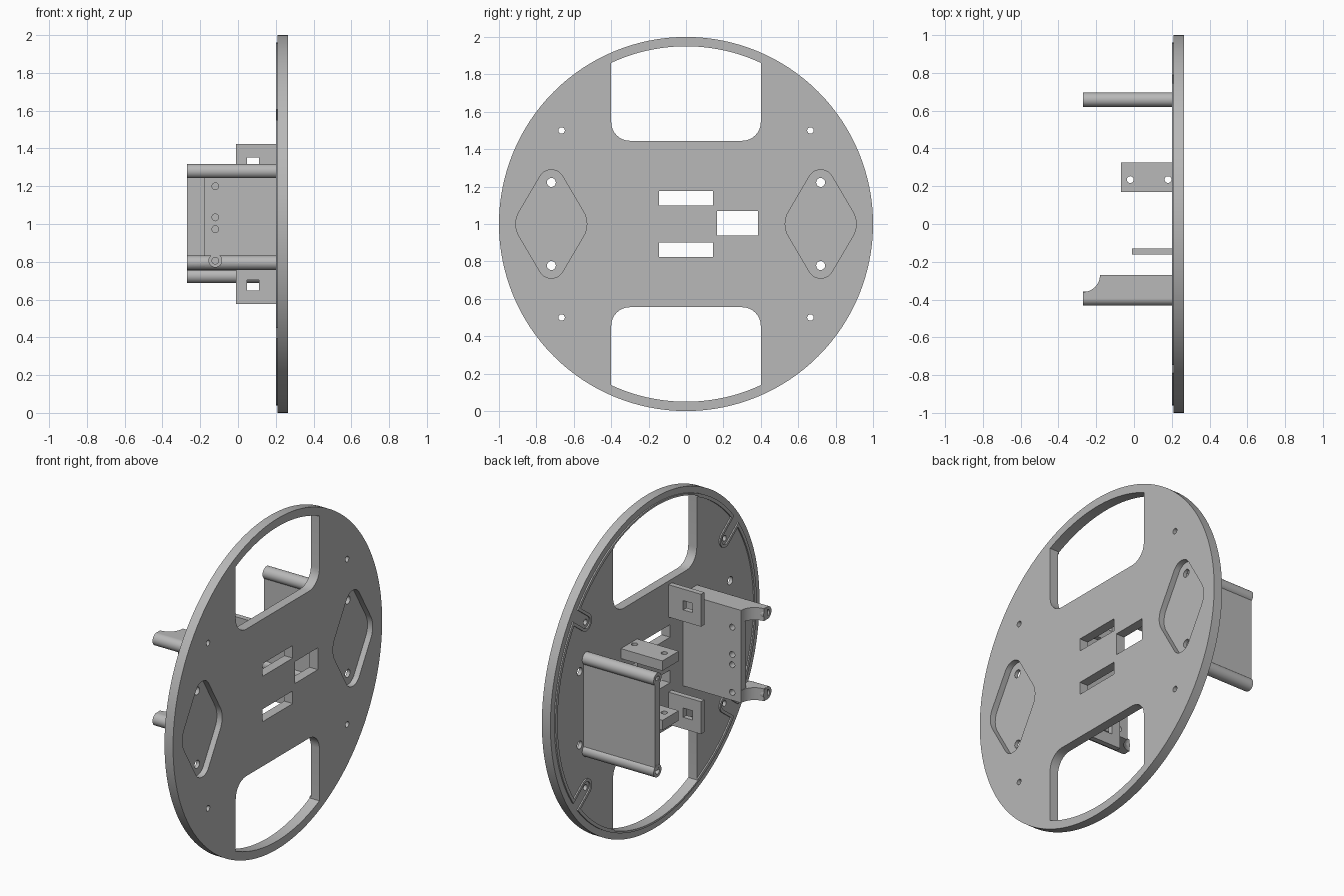
import bpy, bmesh, math
from mathutils import Vector
from mathutils.geometry import convex_hull_2d

cube = bpy.data.objects.get("Cube")
if cube:
    bpy.data.objects.remove(cube)

grey = bpy.data.materials.new("plain grey")
grey.use_nodes = True
colour = (0.48, 0.48, 0.48, 1)
grey.diffuse_color = colour
grey.node_tree.nodes["Principled BSDF"].inputs["Base Color"].default_value = colour

PLACE = {
    "x": lambda a, b, h: (h, a, b),   # outline in (y, z)
    "y": lambda a, b, h: (a, h, b),   # outline in (x, z)
    "z": lambda a, b, h: (a, b, h),   # outline in (x, y)
}


def arc(a, b, r, start, end, n):
    return [(a + r * math.cos(math.radians(start + (end - start) * i / n)),
             b + r * math.sin(math.radians(start + (end - start) * i / n)))
            for i in range(n + 1)]


def hull(*circles, n=32):
    """Outline wrapped around circles given as (a, b, radius)."""
    pts = [Vector(p) for c in circles for p in arc(*c, 0, 360, n)[:-1]]
    return [tuple(pts[i]) for i in convex_hull_2d(pts)]


def rect(a0, a1, b0, b1):
    return [(a0, b0), (a1, b0), (a1, b1), (a0, b1)]


def prism(name, outline, axis, lo, hi):
    bm = bmesh.new()
    put = PLACE[axis]
    low = [bm.verts.new(put(a, b, lo)) for a, b in outline]
    high = [bm.verts.new(put(a, b, hi)) for a, b in outline]
    bm.faces.new(low)
    bm.faces.new(high)
    for i in range(len(low)):
        j = (i + 1) % len(low)
        bm.faces.new((low[i], low[j], high[j], high[i]))
    bmesh.ops.recalc_face_normals(bm, faces=bm.faces)
    mesh = bpy.data.meshes.new(name)
    bm.to_mesh(mesh)
    bm.free()
    mesh.materials.append(grey)
    obj = bpy.data.objects.new(name, mesh)
    bpy.context.collection.objects.link(obj)
    return obj


def cut(obj, cutters):
    """Subtract every cutter, then discard the cutters."""
    for c in cutters:
        c.hide_render = True
        mod = obj.modifiers.new("cut", "BOOLEAN")
        mod.operation, mod.solver, mod.object = "DIFFERENCE", "EXACT", c
    deps = bpy.context.evaluated_depsgraph_get()
    mesh = bpy.data.meshes.new_from_object(obj.evaluated_get(deps))
    obj.modifiers.clear()
    obj.data = mesh
    for c in cutters:
        bpy.data.objects.remove(c)
    return obj


def cutter(outline, axis, lo, hi):
    return prism("cutter", outline, axis, lo, hi)


BACK, FACE = 0.208, 0.265
SIDES = (-1, 1)
CORNERS = [(s, t) for s in SIDES for t in SIDES]


def windows():
    # Openings with rounded inner corners and an arched outer edge
    edge = math.degrees(math.acos(0.4 / 0.95))
    shape = (arc(-0.3, 0.545, 0.1, 180, 270, 8) + arc(0.3, 0.545, 0.1, 270, 360, 8)
             + arc(0, 0, 0.95, edge, 180 - edge, 24))
    return [cutter([(y, 1 + t * z) for y, z in shape], "x", 0.1, 0.4) for t in SIDES]


# Round base plate
plate = prism("base_plate", arc(0, 1, 1, 0, 360, 128)[:-1], "x", BACK, FACE)
holes = windows()
for s, t in CORNERS:
    holes.append(cutter(hull((0.665 * s, 1 + 0.5 * t, 0.017), n=20), "x", 0.1, 0.4))
    holes.append(cutter(hull((0.72 * s, 1 + 0.222 * t, 0.024), n=20), "x", 0.1, 0.4))
for s in SIDES:
    y = 0.72 * s
    pocket = hull((y, 1.22, 0.07), (y, 0.78, 0.07), (y - 0.06, 1, 0.13), (y + 0.06, 1, 0.13))
    holes.append(cutter(pocket, "x", FACE - 0.035, 0.4))
    z = 1 + 0.1375 * s
    holes.append(cutter(rect(-0.145, 0.145, z - 0.038, z + 0.038), "x", 0.1, 0.4))
holes.append(cutter(rect(0.165, 0.385, 0.938, 1.07), "x", 0.1, 0.4))
cut(plate, holes)


# Thin locating ridge that loops around the four screw holes
def notches(r):
    return [cutter(hull((0.665 * s, 1 + 0.5 * t, r), (0.9 * s, 1 + 0.677 * t, r)),
                   "x", 0.1, 0.3) for s, t in CORNERS]


ridge = prism("locating_ridge", arc(0, 1, 0.962, 0, 360, 128)[:-1], "x", 0.2, BACK + 0.002)
inner = cut(cutter(arc(0, 1, 0.942, 0, 360, 128)[:-1], "x", 0.15, 0.25), notches(0.052))
cut(ridge, notches(0.035) + [inner] + windows())

# Flat bracket: two tubes joined by a thinner web
TIP, R = -0.27, 0.0375
for name, z in (("upper", 1.28), ("lower", 0.725)):
    tube = prism("flat_bracket_%s_tube" % name, hull((0.658, z, R)), "x", TIP, BACK + 0.002)
    cut(tube, [cutter(hull((0.658, z, 0.019), n=20), "x", TIP - 0.1, TIP + 0.12)])
prism("flat_bracket_web", rect(0.634, 0.682, 0.73, 1.275), "x", TIP + 0.001, BACK + 0.002)

# Channel bracket: web with two flanges that sweep out into posts
for name, z in (("upper", 1.28), ("lower", 0.795)):
    tube = prism("channel_bracket_%s_post" % name, hull((-0.394, z, R)), "x", TIP, BACK + 0.002)
    bores = [cutter(hull((-0.394, z, 0.019), n=20), "x", TIP - 0.1, TIP + 0.12)]
    sweep = arc(TIP, -0.27, 0.09, 270, 360, 12)
    outline = [(TIP + 0.001, -0.394)] + sweep + [(0.209, -0.27), (0.209, -0.394)]
    flange = prism("channel_bracket_%s_flange" % name, outline, "z", z - R, z + R)
    if name == "lower":
        for part in (tube, flange):
            driver = cutter(hull((-0.12, 0.806, 0.034)), "y", -0.5, -0.31)
            screw = cutter(hull((-0.12, 0.806, 0.018), n=20), "y", -0.5, -0.2)
            cut(part, [driver, screw] + (bores if part is tube else []))
    else:
        cut(tube, bores)
web = prism("channel_bracket_web", rect(-0.18, 0.209, 0.8325, 1.2425), "y", -0.315, -0.27)
cut(web, [cutter(hull((-0.12, z, 0.018), n=20), "y", -0.5, -0.2) for z in (1.2, 1.035, 0.973)])

for t, name in ((1, "upper"), (-1, "lower")):
    # Slotted upright tab
    z = 1 + 0.325 * t
    tab = prism(name + "_slotted_tab", rect(-0.01, 0.209, z - 0.098, z + 0.098), "y", -0.162, -0.13)
    cut(tab, [cutter(rect(0.048, 0.11, z - 0.028, z + 0.028), "y", -0.3, 0)])
    # Drilled level shelf
    z = 1 + 0.18 * t
    shelf = prism(name + "_drilled_shelf", rect(-0.07, 0.209, 0.17, 0.325), "z", z - 0.03, z + 0.03)
    cut(shelf, [cutter(hull((x, 0.235, 0.018), n=20), "z", z - 0.1, z + 0.1) for x in (-0.02, 0.18)])

# Smooth the round walls, keep edges sharp
bpy.ops.object.select_all(action="DESELECT")
for obj in bpy.context.collection.objects:
    if obj.type == "MESH":
        obj.select_set(True)
        bpy.context.view_layer.objects.active = obj
bpy.ops.object.shade_smooth_by_angle(angle=math.radians(30))
